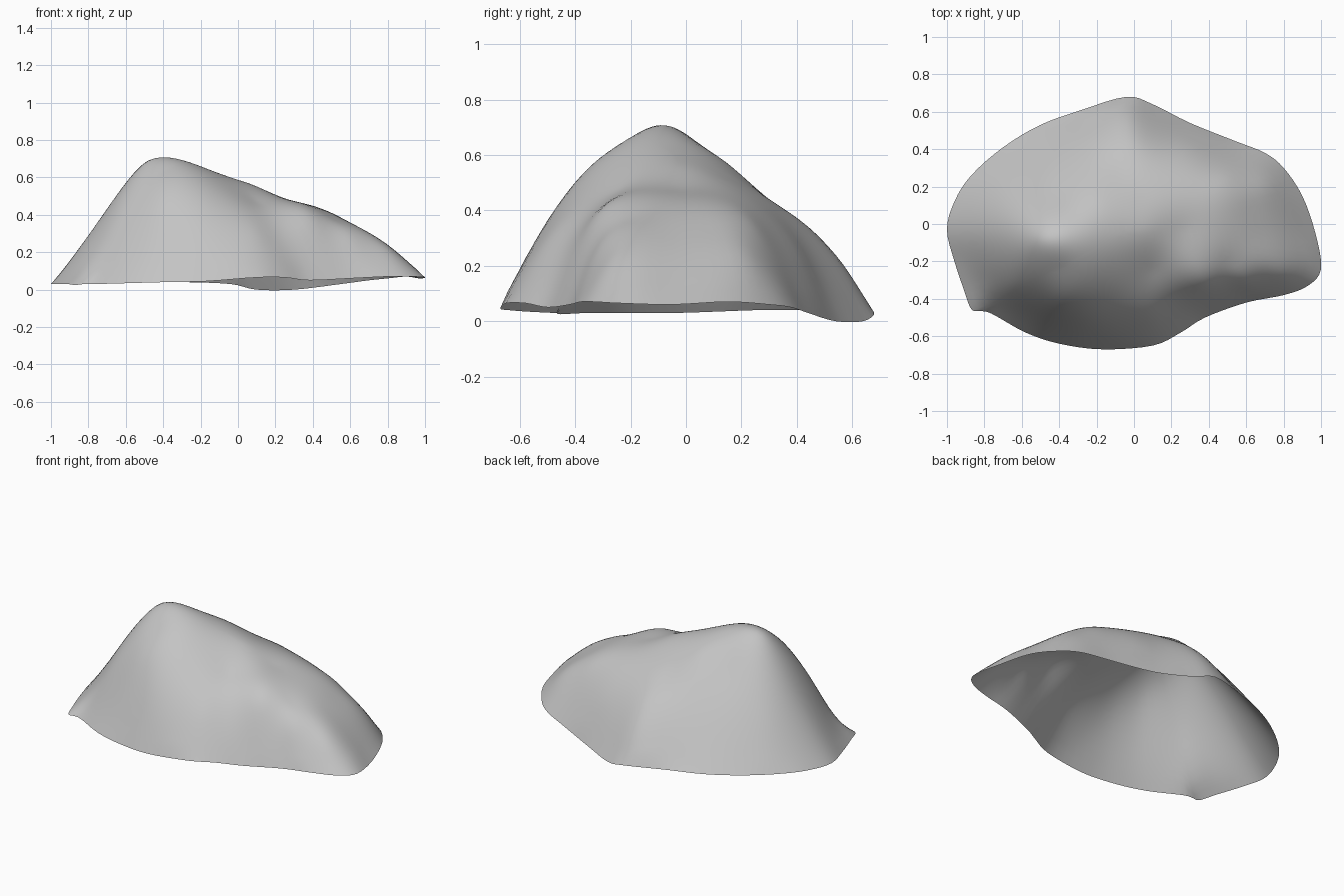
import bpy
import bmesh
from math import log
from mathutils import Vector

default_cube = bpy.data.objects.get("Cube")
if default_cube:
    bpy.data.objects.remove(default_cube, do_unlink=True)

AROUND = 4      # subdivisions between neighbouring rim points
RINGS = 26      # rings between the rim and the middle
MIDDLE = Vector((-.05, -.05))

# Open rim, counter-clockwise from the nose
rim = [
    (1, -.24, .065), (.97, -.05, .06), (.9, .15, .07), (.8, .3, .06),
    (.7, .38, .05), (.55, .44, .03), (.3, .54, 0), (.1, .64, 0),
    (-.04, .68, .03), (-.28, .61, .04), (-.5, .53, .04), (-.7, .41, .04),
    (-.87, .26, .04), (-.96, .12, .035), (-1, -.03, .03), (-.96, -.2, .03),
    (-.91, -.35, .03), (-.87, -.455, .025), (-.82, -.465, .03),
    (-.76, -.48, .03), (-.58, -.58, .035), (-.4, -.64, .04),
    (-.17, -.67, .045), (.1, -.65, .065), (.25, -.58, .065),
    (.38, -.5, .05), (.6, -.42, .06), (.8, -.38, .07), (.93, -.33, .07)]

# Ridge from the tail over the summit to the nose, and the back spur
ridge = [
    (-.85, -.06, .22), (-.73, -.12, .38), (-.6, -.1, .57), (-.49, -.08, .685),
    (-.39, -.06, .705), (-.14, -.04, .635), (.08, -.03, .56),
    (.27, -.03, .48), (.47, -.1, .42), (.68, -.06, .31), (.82, -.08, .21)]
back_spur = [(-.2, .15, .57), (-.08, .3, .44), (0, .45, .33), (-.03, .57, .2)]

# Flanks of the rock
back_flank = [
    (-.4, .15, .52), (-.42, .35, .3), (-.7, .2, .28), (.05, .15, .52),
    (.34, .14, .45), (.22, .32, .38), (.3, .42, .23), (.5, .25, .34),
    (.64, .09, .32), (.72, .22, .22)]
front_flank = [
    (-.8, -.3, .17), (-.65, -.33, .35), (-.55, -.48, .22), (-.4, -.24, .63),
    (-.4, -.4, .48), (-.25, -.52, .33), (-.12, -.24, .58), (-.1, -.4, .46),
    (-.15, -.6, .19), (.1, -.25, .47), (.1, -.5, .29), (.22, -.43, .29),
    (.38, -.33, .37), (.52, -.2, .375), (.6, -.32, .26), (.8, -.27, .21)]


def kernel(ax, ay, bx, by):
    """Thin plate kernel."""
    r2 = (ax - bx) ** 2 + (ay - by) ** 2
    return r2 * log(r2) if r2 > 0 else 0


def solve(rows):
    """Gauss-Jordan elimination of an augmented matrix."""
    n = len(rows)
    for c in range(n):
        best = max(range(c, n), key=lambda r: abs(rows[r][c]))
        rows[c], rows[best] = rows[best], rows[c]
        pivot = rows[c][c]
        rows[c] = [v / pivot for v in rows[c]]
        for r in range(n):
            factor = rows[r][c]
            if r != c and factor:
                rows[r] = [v - factor * w for v, w in zip(rows[r], rows[c])]
    return [row[-1] for row in rows]


def thin_plate(points):
    """Smooth height function passing through all points."""
    rows = [[kernel(x, y, u, v) for u, v, _ in points] + [1, x, y, z]
            for x, y, z in points]
    rows.append([1] * len(points) + [0] * 4)
    rows.append([p[0] for p in points] + [0] * 4)
    rows.append([p[1] for p in points] + [0] * 4)
    *weights, base, tilt_x, tilt_y = solve(rows)

    def height(x, y):
        bend = sum(w * kernel(x, y, p[0], p[1])
                   for w, p in zip(weights, points))
        return base + tilt_x * x + tilt_y * y + bend
    return height


def smooth_loop(points, steps):
    """Closed Catmull-Rom curve."""
    n = len(points)
    result = []
    for i in range(n):
        a, b, c, d = (Vector(points[(i + k) % n]) for k in (-1, 0, 1, 2))
        for j in range(steps):
            t = j / steps
            result.append((b * 2 + (c - a) * t
                           + (a * 2 - b * 5 + c * 4 - d) * t ** 2
                           + (b * 3 - a - c * 3 + d) * t ** 3) / 2)
    return result


# Open rock shell: rings shrinking from the rim to the middle
height = thin_plate(rim + ridge + back_spur + back_flank + front_flank)
bm = bmesh.new()
spokes = []
for foot in smooth_loop(rim, AROUND):
    spoke = [bm.verts.new(foot)]
    for r in range(1, RINGS):
        p = foot.xy.lerp(MIDDLE, r / RINGS)
        spoke.append(bm.verts.new((p.x, p.y, height(p.x, p.y))))
    spokes.append(spoke)
top = bm.verts.new((MIDDLE.x, MIDDLE.y, height(MIDDLE.x, MIDDLE.y)))
for i, spoke in enumerate(spokes):
    following = spokes[(i + 1) % len(spokes)]
    for r in range(RINGS - 1):
        bm.faces.new((spoke[r], following[r], following[r + 1], spoke[r + 1]))
    bm.faces.new((spoke[-1], following[-1], top))

mesh = bpy.data.meshes.new("rock_shell")
bm.to_mesh(mesh)
bm.free()
rock = bpy.data.objects.new("rock_shell", mesh)
bpy.context.collection.objects.link(rock)

# Stone grey
grey = (.55, .55, .55, 1)
stone = bpy.data.materials.new("stone_grey")
stone.use_nodes = True
stone.diffuse_color = grey
shader = stone.node_tree.nodes["Principled BSDF"]
shader.inputs["Base Color"].default_value = grey
shader.inputs["Roughness"].default_value = .9
mesh.materials.append(stone)

bpy.context.view_layer.objects.active = rock
rock.select_set(True)
bpy.ops.object.shade_smooth_by_angle(angle=.9)
